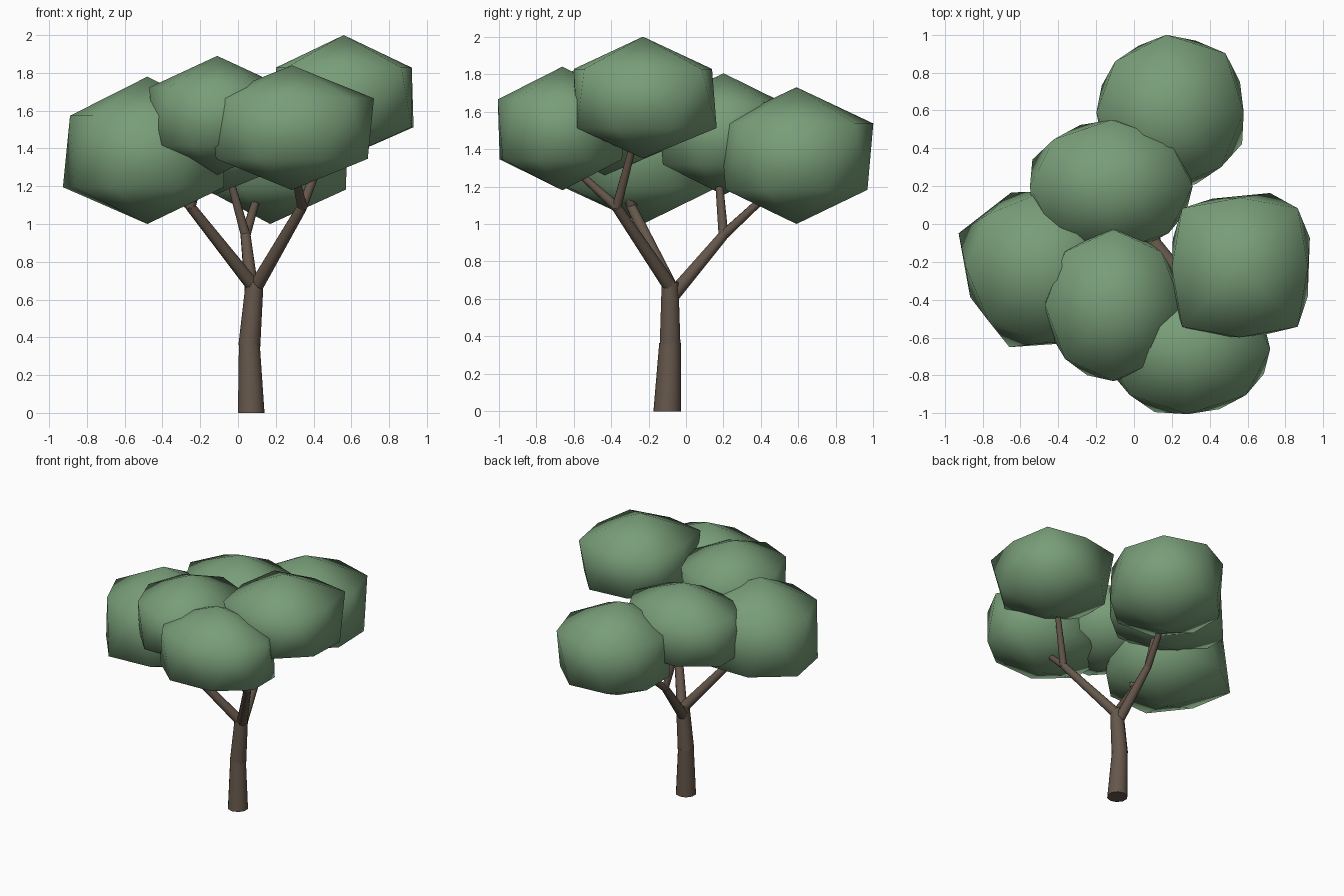
import bpy, bmesh, math
from mathutils import Vector

if "Cube" in bpy.data.objects:
    bpy.data.objects.remove(bpy.data.objects["Cube"])


def material(name, rgb):
    m = bpy.data.materials.new(name)
    m.diffuse_color = (*rgb, 1)
    m.use_nodes = True
    m.node_tree.nodes["Principled BSDF"].inputs["Base Color"].default_value = m.diffuse_color
    return m


BARK = material("bark", (0.13, 0.095, 0.07))
LEAF = material("leaf", (0.19, 0.34, 0.19))


def finish(name, bm, mat, angle):
    bmesh.ops.recalc_face_normals(bm, faces=bm.faces)
    mesh = bpy.data.meshes.new(name)
    bm.to_mesh(mesh)
    bm.free()
    mesh.materials.append(mat)
    obj = bpy.data.objects.new(name, mesh)
    bpy.context.collection.objects.link(obj)
    bpy.ops.object.select_all(action='DESELECT')
    obj.select_set(True)
    bpy.context.view_layer.objects.active = obj
    bpy.ops.object.shade_smooth_by_angle(angle=math.radians(angle))


def limb(name, start, end, r1, r2, flat=False):
    """Tapered limb between two points; flat keeps both end rings level."""
    a, b = Vector(start), Vector(end)
    bm = bmesh.new()
    bmesh.ops.create_cone(bm, cap_ends=True, segments=10,
                          radius1=r1, radius2=r2, depth=(b - a).length)
    turn = (b - a).to_track_quat('Z', 'Y')
    for v in bm.verts:
        if flat:
            base = a if v.co.z < 0 else b
            v.co = base + Vector((v.co.x, v.co.y, 0))
        else:
            v.co = (a + b) / 2 + turn @ v.co
    finish(name, bm, BARK, 50)


def leaf_clump(name, centre, size, upper, lower):
    """Faceted ball: two poles and two staggered rings of eight.
    upper and lower hold the ring radii, as factors, every 45 degrees."""
    c = Vector(centre)
    rx, ry, rz = size
    bm = bmesh.new()

    def ring(z, offset, radii):
        out = []
        for k, r in enumerate(radii):
            t = math.radians(offset + 45 * k)
            out.append(bm.verts.new(c + Vector((rx * r * math.cos(t),
                                                ry * r * math.sin(t), z * rz))))
        return out

    top = bm.verts.new(c + Vector((0, 0, rz)))
    bottom = bm.verts.new(c - Vector((0, 0, rz)))
    up, low = ring(0.47, 0, upper), ring(-0.5, 22.5, lower)
    for k in range(8):
        n = (k + 1) % 8
        bm.faces.new((top, up[k], up[n]))
        bm.faces.new((up[k], low[k], up[n]))
        bm.faces.new((up[n], low[k], low[n]))
        bm.faces.new((bottom, low[n], low[k]))
    finish(name, bm, LEAF, 70)


# Trunk in two sections
limb("trunk_lower", (0.07, -0.10, 0), (0.06, -0.085, 0.365), 0.074, 0.058, True)
limb("trunk_upper", (0.06, -0.085, 0.355), (0.088, -0.085, 0.69), 0.058, 0.047)

# Main branches, each forking into two twigs
forks = {
    "left": ((0.09, -0.08, 0.66), (-0.25, -0.29, 1.09),
             [(-0.36, -0.26, 1.20), (-0.18, -0.36, 1.34)]),
    "right": ((0.09, -0.08, 0.66), (0.34, -0.37, 1.09),
              [(0.47, -0.28, 1.43), (0.30, -0.57, 1.27)]),
    "back": ((0.075, -0.07, 0.62), (0.04, 0.20, 0.94),
             [(0.12, 0.49, 1.21), (-0.06, 0.17, 1.30)]),
}
for side, (root, node, tips) in forks.items():
    limb(side + "_branch", root, node, 0.038, 0.027)
    for i, tip in enumerate(tips):
        limb(f"{side}_twig_{i + 1}", node, tip, 0.026, 0.019)

# Foliage clumps: centre, ring radii and half height, uneven ring factors
EVEN = [1] * 8
SQUARE = [0.9, 1.08] * 4
clumps = [
    ("leaf_right_high", (0.56, -0.23, 1.675), (0.40, 0.41, 0.325), SQUARE,
     [1, 1.04, 0.96, 0.96, 0.96, 0.96, 0.93, 0.97]),
    ("leaf_left", (-0.48, -0.23, 1.39), (0.44, 0.43, 0.39), [0.93] * 8,
     [1, 1, 1, 1.1, 0.95, 1.06, 1, 1]),
    ("leaf_back", (0.17, 0.59, 1.365), (0.41, 0.41, 0.365),
     [1, 1.08, 1, 0.93, 0.9, 0.93, 1, 1],
     [1.03, 1, 0.93, 0.9, 0.9, 0.95, 1, 1.06]),
    ("leaf_front", (0.285, -0.66, 1.51), (0.435, 0.345, 0.33), EVEN,
     [1, 1, 1, 1, 1, 1.05, 1, 1]),
    ("leaf_centre", (-0.11, -0.43, 1.575), (0.36, 0.40, 0.315), EVEN, EVEN),
    ("leaf_centre_back", (-0.12, 0.20, 1.48), (0.43, 0.35, 0.325), EVEN,
     [1, 1, 1, 1.05, 1.05, 1, 1, 1]),
]
for clump in clumps:
    leaf_clump(*clump)
